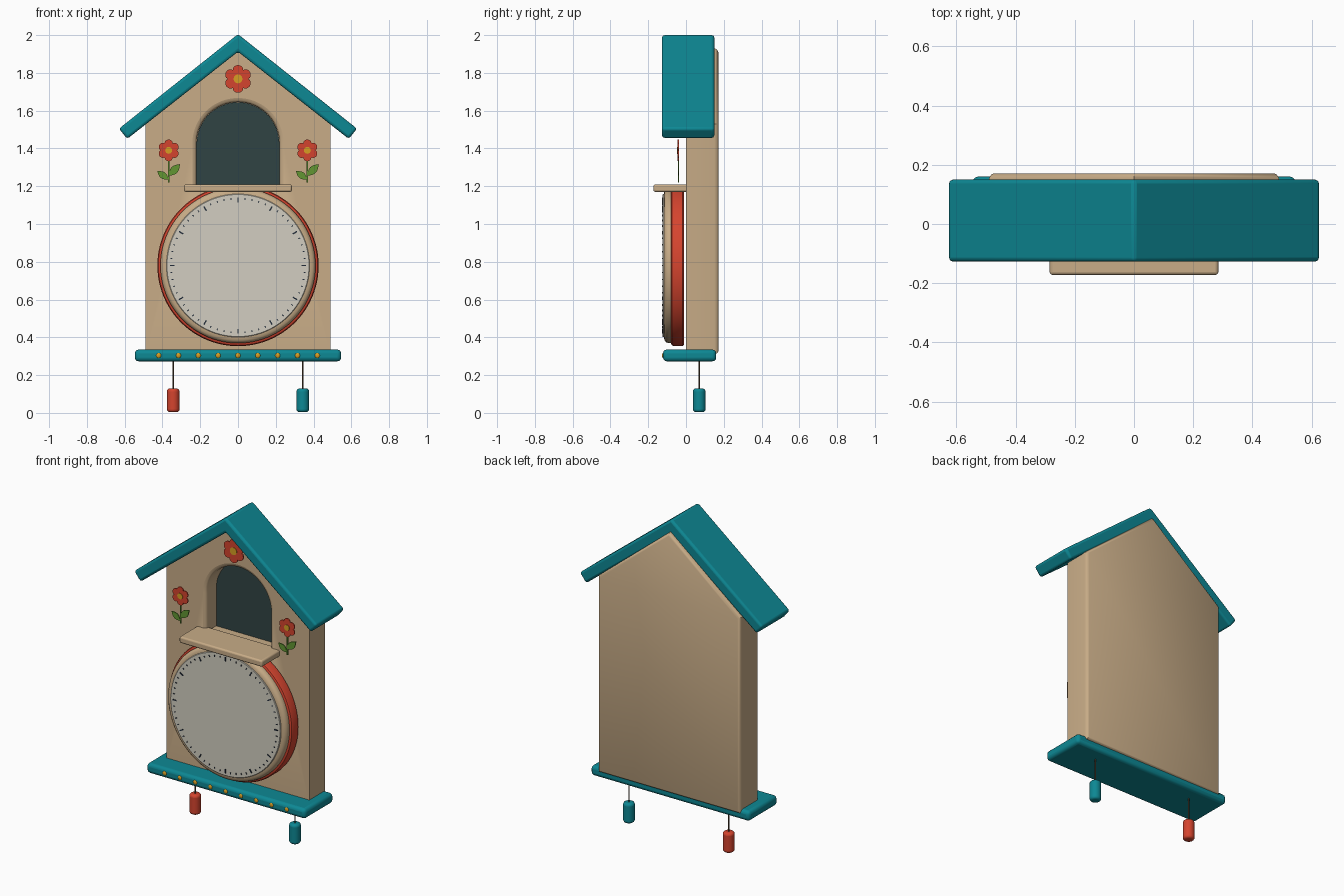
import bpy, bmesh
from math import sin, cos, pi, tau, radians, sqrt

cube = bpy.data.objects.get("Cube")
if cube:
    bpy.data.objects.remove(cube, do_unlink=True)


def material(name, r, g, b):
    lin = [(c / 255 / 12.92) if c < 11 else ((c / 255 + 0.055) / 1.055) ** 2.4 for c in (r, g, b)]
    m = bpy.data.materials.new(name)
    m.use_nodes = True
    m.diffuse_color = (*lin, 1)
    m.node_tree.nodes["Principled BSDF"].inputs["Base Color"].default_value = (*lin, 1)
    return m


teal = material("teal paint", 13, 136, 148)
red = material("red paint", 212, 68, 46)
wood = material("light wood", 200, 172, 135)
cream = material("cream dial", 210, 206, 193)
dark = material("dark opening", 48, 68, 68)
gold = material("gold", 215, 158, 35)
green = material("leaf green", 98, 150, 50)
cord = material("brown cord", 92, 72, 52)
ink = material("dark ink", 32, 42, 56)


def finish(obj, mat, bevel=0, segments=3):
    obj.data.materials.append(mat)
    if bevel:
        mod = obj.modifiers.new("rounding", "BEVEL")
        mod.width, mod.segments = bevel, segments
        mod.limit_method = "ANGLE"
        mod.angle_limit = radians(30)
    bpy.ops.object.select_all(action="DESELECT")
    obj.select_set(True)
    bpy.context.view_layer.objects.active = obj
    bpy.ops.object.shade_smooth_by_angle(angle=radians(35))
    return obj


def loft(name, mat, *stacks, bevel=0):
    """Each stack is a list of (xz outline, y) sections joined into a closed solid."""
    bm = bmesh.new()
    for stack in stacks:
        rings = [[bm.verts.new((x, y, z)) for x, z in outline] for outline, y in stack]
        n = len(rings[0])
        for a, b in zip(rings, rings[1:]):
            for i in range(n):
                j = (i + 1) % n
                bm.faces.new((a[i], a[j], b[j], b[i]))
        bm.faces.new(rings[0])
        bm.faces.new(rings[-1][::-1])
    bmesh.ops.recalc_face_normals(bm, faces=bm.faces)
    mesh = bpy.data.meshes.new(name)
    bm.to_mesh(mesh)
    bm.free()
    obj = bpy.data.objects.new(name, mesh)
    bpy.context.collection.objects.link(obj)
    return finish(obj, mat, bevel)


def slab(outline, y0, y1):
    return [(outline, y0), (outline, y1)]


def rect(x0, x1, z0, z1):
    return [(x0, z0), (x1, z0), (x1, z1), (x0, z1)]


def circle(r, cx=0, cz=0, n=96):
    return [(cx + r * cos(tau * i / n), cz + r * sin(tau * i / n)) for i in range(n)]


def house(d):
    w = 0.49 - d
    return [(-w, 0.31 + d), (w, 0.31 + d), (w, 1.53 - 0.47 * d), (0, 1.93 - 1.28 * d), (-w, 1.53 - 0.47 * d)]


def arch(d):
    r = 0.22 + d
    top = [(r * cos(pi * i / 32), 1.425 + r * sin(pi * i / 32)) for i in range(33)]
    return [(-r, 1.19)] + [(r, 1.19)] + top


# Case with a rounded back edge
case = loft("case", wood, [(house(0), 0), (house(0), 0.15), (house(0.002), 0.158),
                           (house(0.008), 0.167), (house(0.016), 0.171)])

# Arched opening with a rounded rim
b = 0.022
rim = [(arch(b), -0.02)]
for k in range(7):
    t = k / 6
    rim.append((arch(b * (1 - sqrt(1 - (1 - t) ** 2))), b * t))
rim.append((arch(0), 0.11))
cutter = loft("opening_cutter", wood, rim)
cutter.hide_render = True
cutter.hide_viewport = True
cut = case.modifiers.new("opening", "BOOLEAN")
cut.operation, cut.object, cut.solver = "DIFFERENCE", cutter, "EXACT"
loft("opening_back", dark, slab(arch(-0.001), 0.1, 0.109))

# Roof, sill and base board
nx, nz, thick = 0.62, 0.78, 0.07
ex, ez = 0.63, 1.505
roof = [(0, 2.005), (ex, ez), (ex - nx * thick, ez - nz * thick), (0, 1.912),
        (-ex + nx * thick, ez - nz * thick), (-ex, ez)]
loft("roof", teal, slab(roof, -0.127, 0.15), bevel=0.014)
loft("sill", wood, slab(rect(-0.285, 0.285, 1.17, 1.21), -0.172, 0.03), bevel=0.01)
loft("base_board", teal, slab(rect(-0.546, 0.546, 0.273, 0.335), -0.122, 0.16), bevel=0.02)

# Clock: red backing ring, wooden bezel, dial
CZ = 0.78


def turned(name, mat, profile):
    loft(name, mat, [(circle(r, 0, CZ), y) for r, y in profile])


turned("clock_ring", red, [(0.418, -0.01), (0.427, -0.018), (0.427, -0.065), (0.422, -0.075), (0.41, -0.08)])
turned("clock_bezel", wood, [(0.41, -0.075), (0.411, -0.092), (0.406, -0.105), (0.396, -0.114), (0.38, -0.117)])
turned("clock_dial", cream, [(0.379, -0.11), (0.379, -0.121), (0.376, -0.124)])

# Minute and hour marks
marks = []
for i in range(60):
    a = tau * i / 60
    r0, r1, w = (0.335, 0.361, 0.0035) if i % 5 == 0 else (0.35, 0.36, 0.0025)
    corners = [(r0, -w), (r1, -w), (r1, w), (r0, w)]
    marks.append(slab([(r * cos(a) - s * sin(a), CZ + r * sin(a) + s * cos(a)) for r, s in corners],
                      -0.127, -0.123))
loft("dial_marks", ink, *marks)


# Painted flowers
def blossom(cx, cz, size):
    pts = []
    for i in range(72):
        a = tau * i / 72
        r = size * (0.74 + 0.26 * abs(cos(3 * (a - pi / 2))) ** 0.6)
        pts.append((cx + r * cos(a), cz + r * sin(a)))
    return pts


def leaf(x, z, dx, dz, width):
    side = [(t / 8, width * sin(pi * t / 8)) for t in range(9)]
    outline = side + [(t, -s) for t, s in side[-2:0:-1]]
    return [(x + dx * t - dz * s, z + dz * t + dx * s) for t, s in outline]


flowers = [(0, 1.768, 0.073), (-0.367, 1.39, 0.057), (0.367, 1.39, 0.057)]
loft("flower_petals", red, *[slab(blossom(*f), -0.044, -0.037) for f in flowers])
loft("flower_centres", gold, *[slab(circle(s * 0.32, x, z, 24), -0.047, -0.04) for x, z, s in flowers])
greens = []
for x, z, s in flowers[1:]:
    greens.append(slab(rect(x - 0.004, x + 0.004, 1.22, 1.36), -0.042, -0.036))
    greens.append(slab(leaf(x, 1.255, 0.06, 0.062, 0.24), -0.043, -0.037))
    greens.append(slab(leaf(x, 1.235, -0.06, 0.045, 0.24), -0.043, -0.037))
loft("flower_stems", green, *greens)

# Gold studs along the base board
for i in range(9):
    bpy.ops.mesh.primitive_uv_sphere_add(segments=16, ring_count=8, radius=0.014,
                                         location=((i - 4) * 0.105, -0.12, 0.304))
    stud = bpy.context.object
    stud.name = f"stud_{i + 1}"
    stud.scale.y = 0.5
    finish(stud, gold)

# Hanging weights on cords
for x, mat, side in ((-0.343, red, "right"), (0.343, teal, "left")):
    bpy.ops.mesh.primitive_cylinder_add(vertices=32, radius=0.033, depth=0.125, location=(x, 0.07, 0.0665))
    bpy.context.object.name = f"{side}_weight"
    finish(bpy.context.object, mat, 0.015, 4)
    bpy.ops.mesh.primitive_cylinder_add(vertices=12, radius=0.004, depth=0.17, location=(x, 0.07, 0.205))
    bpy.context.object.name = f"{side}_cord"
    finish(bpy.context.object, cord)
